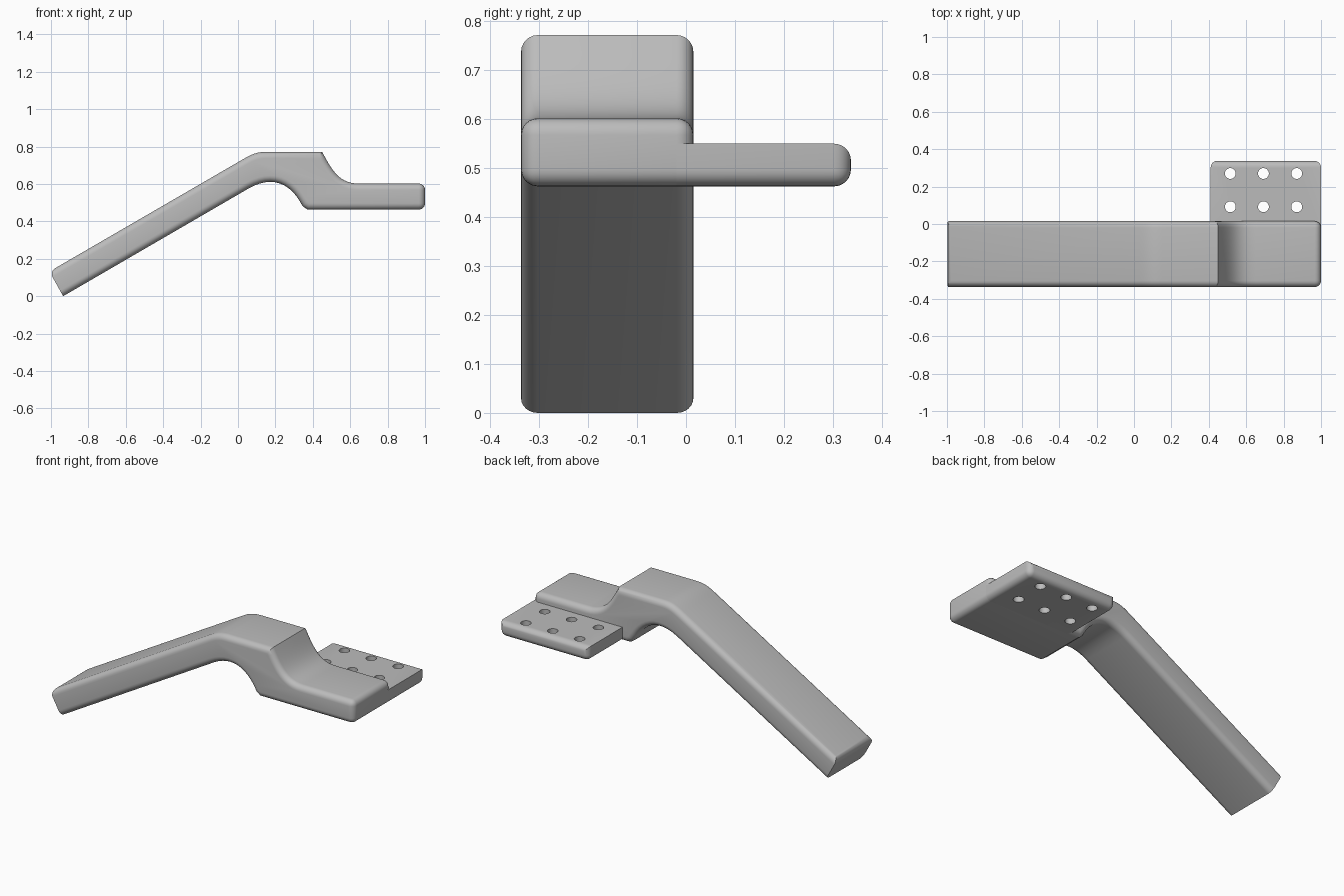
import bpy, bmesh
from mathutils import Vector

cube = bpy.data.objects.get("Cube")
if cube:
    bpy.data.objects.remove(cube, do_unlink=True)

BEVEL = 0.034
BACK, FRONT, EDGE = 0.015, -0.337, 0.337   # arm back, arm front, plate edge
BASE = 0.463                               # underside of the mount

grey = bpy.data.materials.new("satin grey")
grey.use_nodes = True
grey.diffuse_color = (0.5, 0.5, 0.5, 1)
grey.node_tree.nodes["Principled BSDF"].inputs["Base Color"].default_value = (0.5, 0.5, 0.5, 1)


def bezier(a, b, c, d, n=12):
    """Points along a cubic curve, both ends included."""
    pts = [Vector(p) for p in (a, b, c, d)]
    out = []
    for i in range(n + 1):
        t = i / n
        s = 1 - t
        out.append(pts[0] * s**3 + pts[1] * 3*s*s*t + pts[2] * 3*s*t*t + pts[3] * t**3)
    return out


def prism(name, profile, y0, y1, rounded):
    """Extrude an x-z profile along y and round the edges chosen by a rule."""
    bm = bmesh.new()
    face = bm.faces.new([bm.verts.new((p[0], y0, p[1])) for p in profile])
    ext = bmesh.ops.extrude_face_region(bm, geom=[face])
    moved = [v for v in ext["geom"] if isinstance(v, bmesh.types.BMVert)]
    bmesh.ops.translate(bm, verts=moved, vec=(0, y1 - y0, 0))
    bmesh.ops.recalc_face_normals(bm, faces=bm.faces)
    edges = [e for e in bm.edges if rounded(e.verts[0].co, e.verts[1].co)]
    bmesh.ops.bevel(bm, geom=edges, offset=BEVEL, segments=6, profile=0.5,
                    affect='EDGES', clamp_overlap=False)
    mesh = bpy.data.meshes.new(name)
    bm.to_mesh(mesh)
    bm.free()
    mesh.materials.append(grey)
    obj = bpy.data.objects.new(name, mesh)
    bpy.context.collection.objects.link(obj)
    return obj


def activate(obj):
    bpy.ops.object.select_all(action='DESELECT')
    obj.select_set(True)
    bpy.context.view_layer.objects.active = obj


# Arm: sloped bar, crest, S-shaped step down to the flat mount
top_bend = bezier((0.03, 0.734), (0.07, 0.757), (0.1, 0.772), (0.15, 0.772), 6)
step = bezier((0.45, 0.772), (0.51, 0.655), (0.55, 0.602), (0.65, 0.602))
arch = bezier((0.345, 0.482), (0.28, 0.61), (0.18, 0.645), (0.06, 0.578))
arm_profile = [(-1.008, 0.132), *top_bend, *step, (1, 0.602), (1, BASE),
               (0.372, BASE), *arch, (-0.935, 0)]


def arm_rounded(a, b):
    mid = (a + b) / 2
    if abs(a.y - b.y) < 1e-5:              # rims, except around the end cap
        return not (mid.x < -0.9)
    return mid.x > 0.99 or mid.x < -1      # mount end and tip top


arm = prism("support_arm", arm_profile, FRONT, BACK, arm_rounded)

# Side plate: rounded outer rim and underside
X0, TOP = 0.41, 0.55
plate_profile = [(X0, BASE), (X0, TOP), (1, TOP), (1, BASE)]


def plate_rounded(a, b):
    outer = min(a.y, b.y) > EDGE - 0.01
    under = abs(a.y - b.y) > 0.1 and a.z < BASE + 0.01
    return outer or under


plate = prism("mounting_plate", plate_profile, BACK - BEVEL, EDGE, plate_rounded)

# Screw holes through the plate
for x in (0.515, 0.692, 0.87):
    for y in (0.092, 0.27):
        bpy.ops.mesh.primitive_cylinder_add(vertices=32, radius=0.029, depth=0.4,
                                            location=(x, y, 0.5))
        cutter = bpy.context.object
        cutter.name = "hole_cutter"
        cutter.hide_render = True
        cutter.data.materials.append(grey)
        activate(plate)
        cut = plate.modifiers.new("hole", 'BOOLEAN')
        cut.operation = 'DIFFERENCE'
        cut.solver = 'EXACT'
        cut.object = cutter
        bpy.ops.object.modifier_apply(modifier=cut.name)
        bpy.data.objects.remove(cutter, do_unlink=True)

for obj in (arm, plate):
    activate(obj)
    bpy.ops.object.shade_smooth_by_angle(angle=0.5)
